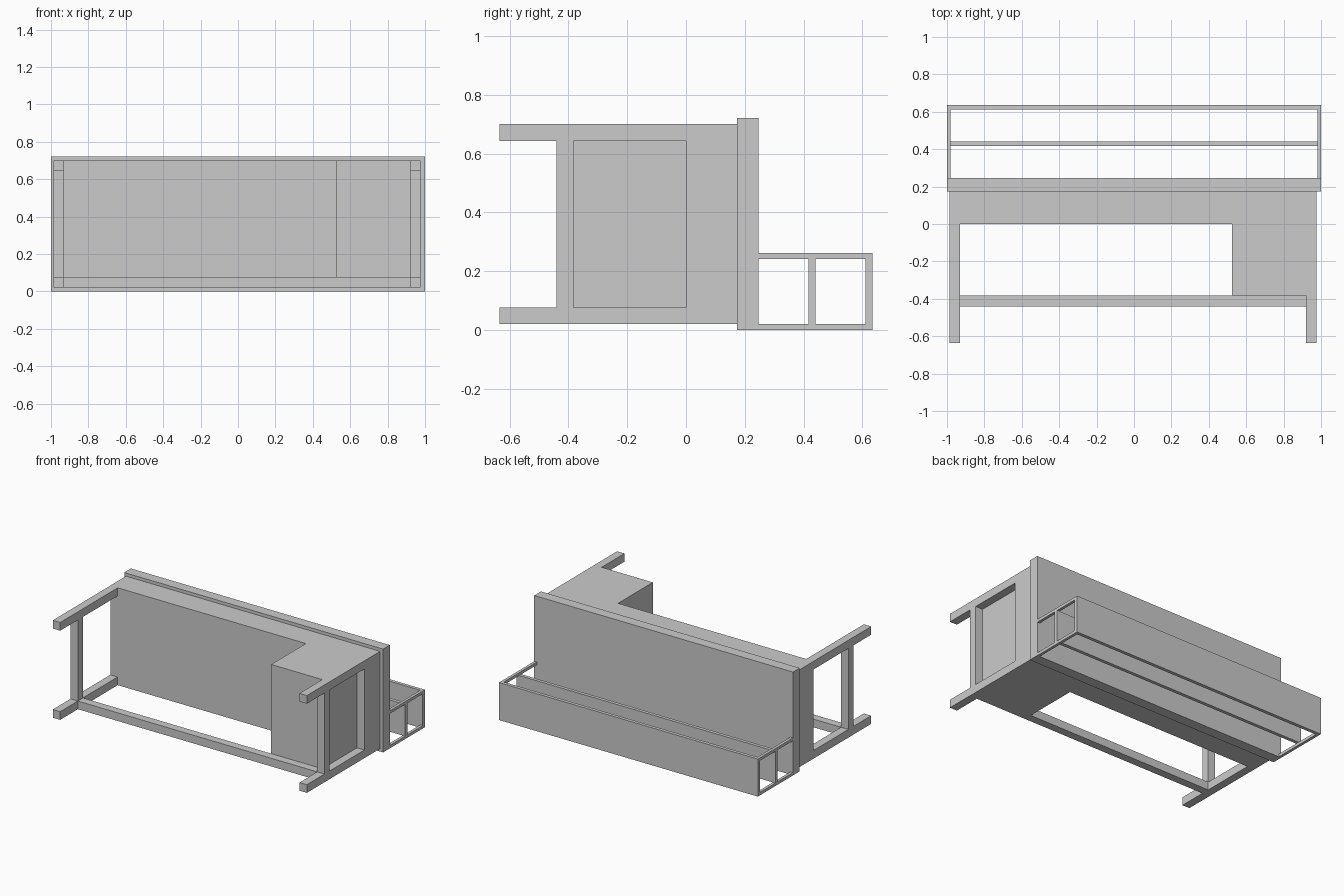
import bpy
import bmesh
from mathutils import Matrix, Vector

old = bpy.data.objects.get("Cube")
if old:
    bpy.data.objects.remove(old, do_unlink=True)

GREY = (0.6, 0.6, 0.6, 1.0)
mat = bpy.data.materials.new("light_grey")
mat.use_nodes = True
mat.diffuse_color = GREY
mat.node_tree.nodes["Principled BSDF"].inputs["Base Color"].default_value = GREY


def box(name, xs, ys, zs):
    """Flat-faced box spanning the given x, y and z ranges."""
    spans = (xs, ys, zs)
    size = Vector([b - a for a, b in spans])
    mid = Vector([(a + b) / 2 for a, b in spans])
    bm = bmesh.new()
    bmesh.ops.create_cube(bm, size=1, matrix=Matrix.Translation(mid) @ Matrix.Diagonal(size).to_4x4())
    mesh = bpy.data.meshes.new(name)
    bm.to_mesh(mesh)
    bm.free()
    mesh.materials.append(mat)
    obj = bpy.data.objects.new(name, mesh)
    bpy.context.collection.objects.link(obj)
    return obj


# Shared spans: leg columns, leg rows, stretcher depth
sides = {"right": (-0.987, -0.93), "left": (0.92, 0.977)}
rows = {"lower": (0.02, 0.077), "upper": (0.643, 0.70)}
rail_y = (-0.44, -0.383)
top_front, top_back = 0.173, 0.247
apron_front = 0.0

# Table top standing on its long edge
box("table_top", (-1, 1), (top_front, top_back), (0, 0.722))

# Deep box under the top, with the cabinet standing out at one end
inner_z = (rows["lower"][0], rows["upper"][1])
box("drawer_box", (sides["right"][0], sides["left"][1]), (apron_front, top_front), inner_z)
box("cabinet", (0.525, sides["left"][0]), (rail_y[1], apron_front), inner_z)

# Four legs and the end stretchers that join each pair
for side, xs in sides.items():
    for row, zs in rows.items():
        box(f"{row}_{side}_leg", xs, (-0.635, apron_front), zs)
    box(f"{side}_stretcher", xs, rail_y, (rows["lower"][1], rows["upper"][0]))

# Long stretcher between the lower legs
box("long_stretcher", (sides["right"][1], sides["left"][0]), rail_y, rows["lower"])

# Open shelf frame: two long boards carried by thin bars at each end
shelf_top, bar = 0.262, 0.02
shelf_back, board = 0.635, 0.024
box("outer_shelf_board", (-1, 1), (shelf_back - board, shelf_back), (0, shelf_top))
box("middle_shelf_board", (-1, 1), (0.417, 0.441), (bar, shelf_top - bar))
for side, xs in {"right": (-1, -1 + bar), "left": (1 - bar, 1)}.items():
    for row, zs in {"lower": (0, bar), "upper": (shelf_top - bar, shelf_top)}.items():
        box(f"{row}_{side}_shelf_bar", xs, (top_back, shelf_back - board), zs)
